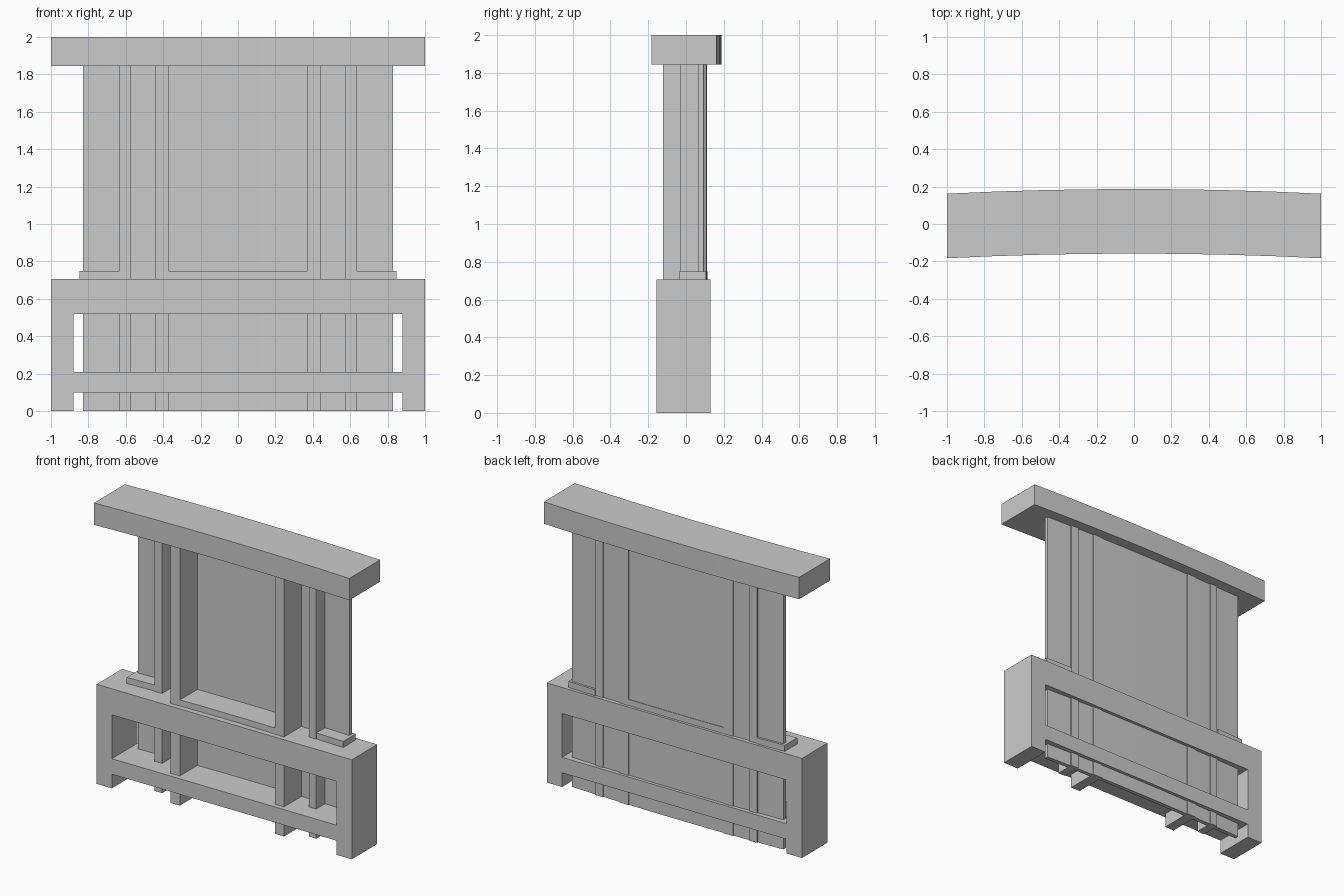
import bpy, bmesh

if "Cube" in bpy.data.objects:
    bpy.data.objects.remove(bpy.data.objects["Cube"])

SAG = 0.025  # how far the curved parts bow backward at the centre


def finish(bm, name):
    bmesh.ops.recalc_face_normals(bm, faces=bm.faces)
    me = bpy.data.meshes.new(name)
    bm.to_mesh(me)
    bm.free()
    ob = bpy.data.objects.new(name, me)
    bpy.context.collection.objects.link(ob)
    bpy.ops.object.select_all(action='DESELECT')
    ob.select_set(True)
    bpy.context.view_layer.objects.active = ob
    bpy.ops.object.shade_smooth_by_angle(angle=0.52)
    return ob


def bowed_bar(name, x0, x1, y0, y1, z0, z1, segs=1):
    """Bar swept along x on a shallow arc; y values are those at x = 0."""
    bm = bmesh.new()
    rings = []
    for i in range(segs + 1):
        x = x0 + (x1 - x0) * i / segs
        d = -SAG * x * x
        rings.append([bm.verts.new((x, y + d, z)) for y, z in
                      ((y0, z0), (y1, z0), (y1, z1), (y0, z1))])
    for a, b in zip(rings, rings[1:]):
        for k in range(4):
            bm.faces.new((a[k], a[(k + 1) % 4], b[(k + 1) % 4], b[k]))
    bm.faces.new(rings[0])
    bm.faces.new(rings[-1])
    return finish(bm, name)


def mirrored_bar(name, x0, x1, *rest):
    bowed_bar(name + "_right", x0, x1, *rest)
    bowed_bar(name + "_left", -x1, -x0, *rest)


# Curved top rail
bowed_bar("top_rail", -1, 1, -0.158, 0.187, 1.845, 2.0, 8)

# Thin curved back panel running full height
bowed_bar("back_panel", -0.828, 0.828, 0.08, 0.109, 0, 1.85, 8)

# Deep main stiles and shallower outer stiles
mirrored_bar("main_stile", 0.372, 0.445, -0.116, 0.115, 0, 1.85)
mirrored_bar("outer_stile", 0.575, 0.633, -0.02, 0.117, 0, 1.85)

# Ledges at the foot of the upper panels
bowed_bar("centre_ledge", -0.372, 0.372, -0.114, 0.113, 0.6, 0.748, 4)
mirrored_bar("outer_ledge", 0.633, 0.848, -0.016, 0.124, 0.69, 0.748, 2)

# Straight lower frame: filled cells of a grid, extruded through its depth
xs = (-1, -0.88, 0.88, 1)
zs = (0, 0.1, 0.21, 0.52, 0.705)
bm = bmesh.new()
grid = [[bm.verts.new((x, -0.155, z)) for z in zs] for x in xs]
for i in range(3):
    for j in range(4):
        if i == 1 and j in (0, 2):
            continue  # foot gap and window
        bm.faces.new((grid[i][j], grid[i + 1][j],
                      grid[i + 1][j + 1], grid[i][j + 1]))
front = list(bm.faces)
res = bmesh.ops.extrude_face_region(bm, geom=front, use_keep_orig=True)
moved = [g for g in res["geom"] if isinstance(g, bmesh.types.BMVert)]
bmesh.ops.translate(bm, verts=moved, vec=(0, 0.285, 0))
finish(bm, "lower_frame")
